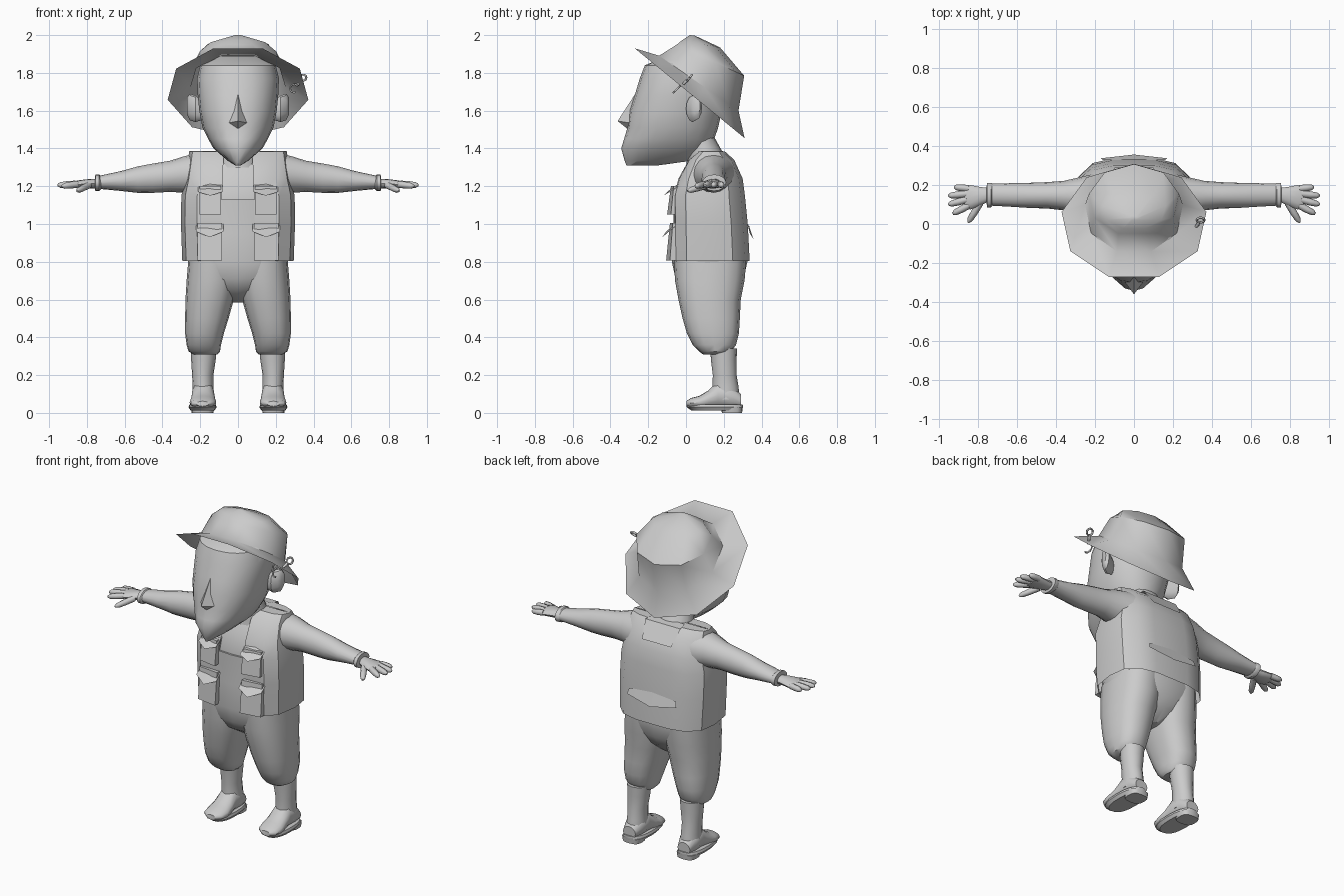
import bpy, bmesh, math
from mathutils import Vector

GREY = bpy.data.materials.new("plain_grey")
GREY.diffuse_color = (0.6, 0.6, 0.6, 1)


def finish(name, bm, mirror=False, angle=40):
    bmesh.ops.recalc_face_normals(bm, faces=bm.faces)
    me = bpy.data.meshes.new(name)
    bm.to_mesh(me)
    bm.free()
    me.materials.append(GREY)
    ob = bpy.data.objects.new(name, me)
    bpy.context.collection.objects.link(ob)
    if mirror:
        ob.modifiers.new("mirror", 'MIRROR').merge_threshold = 0.0005
    bpy.ops.object.select_all(action='DESELECT')
    ob.select_set(True)
    bpy.context.view_layer.objects.active = ob
    bpy.ops.object.shade_smooth_by_angle(angle=math.radians(angle))
    return ob


def skin(bm, rings, closed=True, caps=True):
    """Bridge rows of points with quads, optionally capping both ends."""
    rows = [[bm.verts.new(p) for p in r] for r in rings]
    n = len(rows[0])
    for a, b in zip(rows, rows[1:]):
        for i in range(n if closed else n - 1):
            j = (i + 1) % n
            bm.faces.new((a[i], a[j], b[j], b[i]))
    if caps:
        bm.faces.new(rows[0])
        bm.faces.new(rows[-1])


def loft(name, axis, sections, n=16, power=2.0, mirror=False, angle=40):
    """Sections are (position, u min, u max, v min, v max) across the axis."""
    rings = []
    for t, u0, u1, v0, v1 in sections:
        ring = []
        for i in range(n):
            a = 2 * math.pi * i / n
            c, s = math.cos(a), math.sin(a)
            u = (u0 + u1) / 2 + (u1 - u0) / 2 * math.copysign(abs(c) ** (2 / power), c)
            v = (v0 + v1) / 2 + (v1 - v0) / 2 * math.copysign(abs(s) ** (2 / power), s)
            ring.append({'x': (t, u, v), 'y': (u, t, v), 'z': (u, v, t)}[axis])
        rings.append(ring)
    bm = bmesh.new()
    skin(bm, rings)
    return finish(name, bm, mirror, angle)


def tube(name, points, radii, n=8, mirror=False):
    pts = [Vector(p) for p in points]
    rings = []
    for i, p in enumerate(pts):
        d = pts[min(i + 1, len(pts) - 1)] - pts[max(i - 1, 0)]
        q = d.to_track_quat('Z', 'Y')
        rings.append([p + q @ Vector((math.cos(k * math.tau / n), math.sin(k * math.tau / n), 0)) * radii[i]
                      for k in range(n)])
    bm = bmesh.new()
    skin(bm, rings)
    return finish(name, bm, mirror, 60)


def sym(*rows):
    """Sections centred on x = 0: (z, half width, y min, y max)."""
    return [(z, -h, h, a, b) for z, h, a, b in rows]


# Head, nose, ears and neck
loft("head", 'z', sym(
    (1.31, .015, -.315, -.15), (1.335, .055, -.325, .03), (1.40, .13, -.343, .13),
    (1.45, .158, -.328, .15), (1.51, .188, -.31, .17), (1.60, .205, -.30, .19),
    (1.68, .213, -.272, .20), (1.77, .217, -.245, .20), (1.84, .20, -.218, .19),
    (1.89, .13, -.10, .15)), n=20, power=2.2)
bm = bmesh.new()
top, tip = bm.verts.new((0, -.268, 1.69)), bm.verts.new((0, -.362, 1.545))
low = bm.verts.new((0, -.305, 1.50))
for s in (-1, 1):
    side = bm.verts.new((s * .05, -.295, 1.535))
    bm.faces.new((top, tip, side))
    bm.faces.new((tip, low, side))
finish("nose", bm)
loft("ear", 'x', [(.19, .01, .05, 1.55, 1.65), (.225, 0, .07, 1.54, 1.68),
                  (.255, .02, .085, 1.55, 1.69), (.27, .04, .075, 1.58, 1.67)], n=12, mirror=True)
loft("neck", 'z', sym((1.30, .13, 0, .24), (1.37, .11, .01, .20), (1.46, .10, .0, .15)))

# Tilted nine-sided hat: brim rim, crown base, crown rings, top
bm = bmesh.new()
rings = []
for w, y0, y1, z0, z1 in ((.378, -.29, .31, 1.945, 1.455), (.255, -.155, .278, 1.90, 1.60),
                          (.235, -.06, .308, 1.955, 1.785), (.165, -.03, .18, 1.972, 1.935),
                          (.02, .02, .045, 2.0, 1.998)):
    ring = []
    for i in range(9):
        a = math.tau * i / 9
        f = (1 + math.cos(a)) / 2
        ring.append((w * math.sin(a), y0 + (y1 - y0) * f, z0 + (z1 - z0) * f))
    rings.append(ring)
skin(bm, rings, caps=False)
bm.verts.ensure_lookup_table()
bm.faces.new(bm.verts[-9:])
finish("bucket_hat", bm, angle=50)

# Small fishing lure on the hat
tube("lure_shaft", [(.315, -.02, 1.735), (.33, .0, 1.755), (.335, .012, 1.765)], [.006, .009, .006])
tube("lure_eye", [(.342 + .02 * math.cos(a), .02 + .012 * math.sin(a), 1.775 + .016 * math.sin(a))
                  for a in (i * math.tau / 10 for i in range(11))], [.006] * 11, n=6)
tube("lure_hook", [(.298 + .022 * math.cos(a), -.045 + .022 * math.sin(a), 1.718 + .022 * math.sin(a))
                   for a in (.6 + i * .5 for i in range(10))], [.005] * 10, n=6)

# Shirt, arms and cuffs
loft("shirt", 'z', sym((1.0, .24, -.05, .28), (1.14, .25, -.052, .28), (1.25, .24, -.02, .27),
                       (1.33, .20, .03, .235), (1.375, .13, .06, .20)), n=20, power=2.8)
loft("arm", 'x', [(.20, .03, .26, 1.14, 1.375), (.28, .045, .24, 1.165, 1.36),
                  (.36, .07, .222, 1.17, 1.335), (.45, .08, .215, 1.165, 1.32),
                  (.53, .082, .212, 1.165, 1.305), (.62, .088, .21, 1.175, 1.28),
                  (.745, .095, .207, 1.187, 1.253)], mirror=True)
loft("cuff", 'x', [(.725, .096, .206, 1.185, 1.25), (.735, .085, .212, 1.175, 1.262),
                   (.755, .085, .212, 1.175, 1.262), (.758, .11, .19, 1.19, 1.24)], mirror=True)

# Hands
loft("palm", 'x', [(.74, .12, .185, 1.19, 1.24), (.79, .095, .19, 1.187, 1.238),
                   (.84, .075, .20, 1.188, 1.232), (.872, .08, .195, 1.193, 1.225)], n=12, mirror=True)
for label, a, b in (("little", (.85, .182, 1.21), (.925, .19, 1.205)),
                    ("ring", (.86, .155, 1.212), (.955, .145, 1.205)),
                    ("middle", (.86, .125, 1.212), (.955, .10, 1.205)),
                    ("index", (.85, .095, 1.21), (.932, .052, 1.20)),
                    ("thumb", (.79, .11, 1.205), (.852, .008, 1.175))):
    a, b = Vector(a), Vector(b)
    tube(label + "_finger", [a, a.lerp(b, .5), a.lerp(b, .85), b], [.018, .018, .015, .006], mirror=True)

# Open-fronted vest, one half mirrored
outline = [(.29, -1), (.72, -.97), (.93, -.68), (1, 0), (.95, .55), (.72, .88), (.38, 1), (0, 1)]
rows = []
for z, h, y0, y1 in ((.805, .295, -.06, .337), (1.0, .302, -.062, .327), (1.15, .30, -.063, .312),
                     (1.24, .28, -.04, .30), (1.34, .265, .015, .255), (1.385, .258, .07, .205),
                     (1.386, .25, .135, .14)):
    rows.append([(h * f, (y0 + y1) / 2 + (y1 - y0) / 2 * g, z) for f, g in outline])
bm = bmesh.new()
skin(bm, rows, closed=False, caps=False)
finish("vest", bm, mirror=True, angle=35)


# Front pockets with pointed flaps
def pocket(name, x0, x1, z0, z1, y, flap):
    bm = bmesh.new()
    skin(bm, [[(x0, -.03, z0), (x1, -.01, z0), (x1, -.01, z1), (x0, -.03, z1)],
              [(x0, y, z0), (x1, y + .02, z0), (x1, y + .035, z1), (x0, y + .02, z1)]])
    finish(name, bm, mirror=True, angle=20)
    xm, zf = (x0 + x1) / 2, z1 - flap * .6
    bm = bmesh.new()
    skin(bm, [[(x0 - .008, -.04, z1 + .012), (xm, -.04, z1 + .015), (x1 + .008, -.02, z1 + .012)],
              [(x0 - .008, y, zf), (xm, y - .02, z1 - flap), (x1 + .008, y + .015, zf)]],
         closed=False, caps=False)
    finish(name + "_flap", bm, mirror=True, angle=20)


pocket("chest_pocket", .09, .205, 1.05, 1.20, -.10, .05)
pocket("lower_pocket", .085, .215, .808, 1.005, -.105, .075)

# Back flap and folded collar
bm = bmesh.new()
skin(bm, [[(-.16, .329, .985), (0, .331, 1.0), (.16, .329, .985)],
          [(-.17, .338, .95), (0, .357, .92), (.17, .338, .95)]], closed=False, caps=False)
finish("back_pocket_flap", bm)
bm = bmesh.new()
skin(bm, [[(-.11, .17, 1.392), (.11, .17, 1.392)], [(-.12, .225, 1.385), (.12, .225, 1.385)],
          [(-.10, .29, 1.29), (.10, .29, 1.29)]], closed=False, caps=False)
finish("collar", bm)

# Trousers: hips and two baggy legs
loft("hips", 'z', sym((.585, .03, .08, .2), (.65, .15, -.02, .27), (.71, .235, -.055, .305),
                      (.80, .265, -.075, .325), (.95, .265, -.066, .315), (1.13, .25, -.064, .30)),
     n=20, power=2.6)
loft("trouser_leg", 'z', [(.31, .11, .235, .09, .225), (.325, .095, .262, .07, .24),
                          (.36, .09, .272, .035, .265), (.42, .075, .28, .005, .28),
                          (.50, .05, .28, -.018, .285), (.60, .022, .278, -.04, .29),
                          (.70, .0, .272, -.058, .31), (.82, .0, .262, -.065, .32)],
     n=16, power=2.4, mirror=True)

# Boots
loft("boot_shaft", 'z', [(.07, .125, .245, .14, .285), (.14, .13, .24, .14, .278),
                         (.20, .13, .243, .142, .268), (.28, .118, .248, .132, .268),
                         (.34, .112, .25, .128, .27)], mirror=True)
loft("boot_foot", 'y', [(.29, .145, .23, .025, .10), (.24, .125, .245, .02, .15),
                        (.17, .125, .245, .02, .17), (.12, .12, .25, .02, .12),
                        (.07, .115, .257, .02, .09), (.025, .125, .25, .025, .078),
                        (.002, .155, .22, .035, .062)], mirror=True)
loft("boot_sole", 'z', [(.012, .125, .25, .03, .295), (.03, .113, .262, .004, .302),
                        (.045, .118, .257, .002, .30)], n=20, power=2.5, mirror=True, angle=30)
loft("boot_heel", 'z', [(0, .13, .245, .19, .297), (.03, .125, .25, .185, .30)],
     power=3, mirror=True, angle=30)
